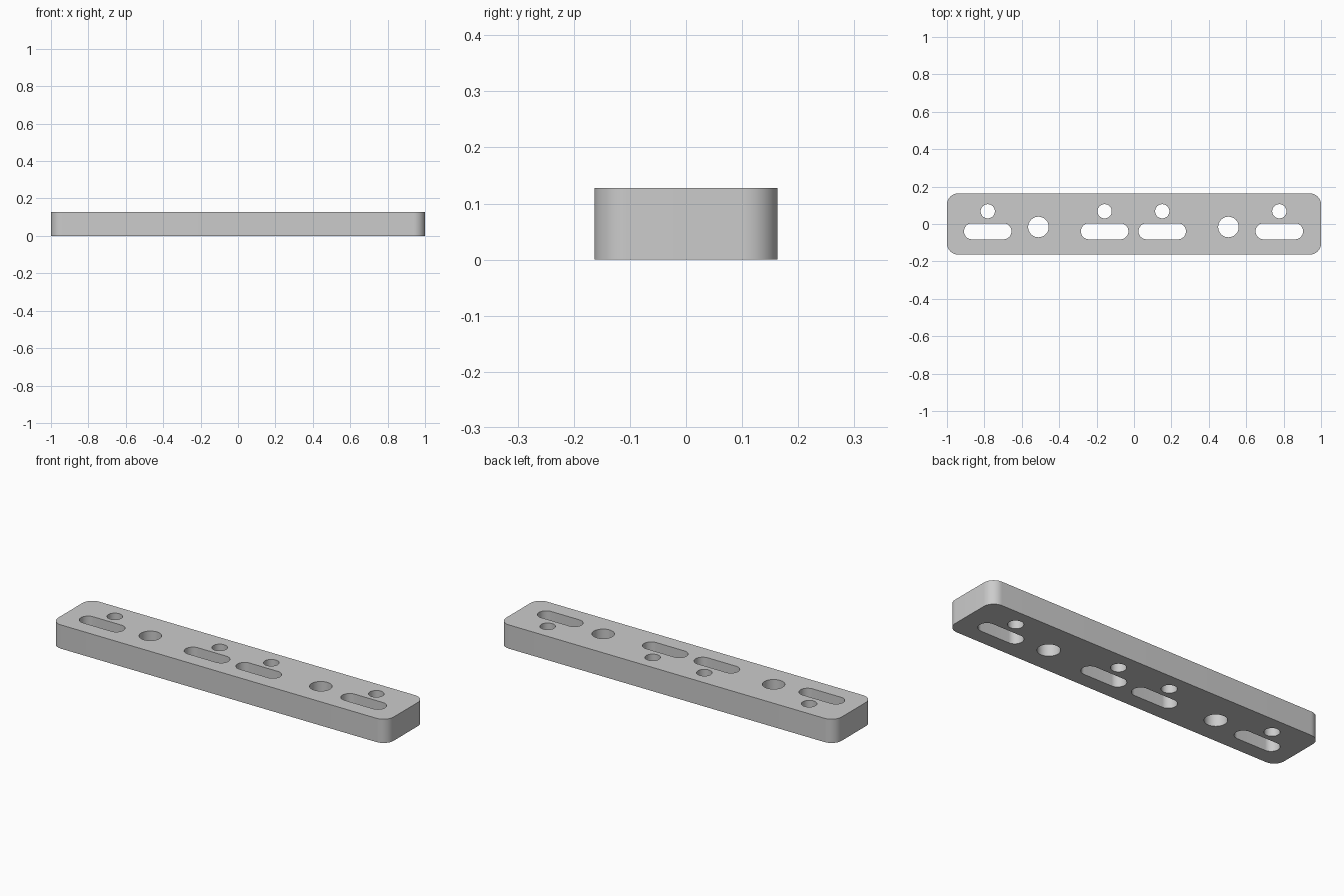
import bpy, bmesh
from math import cos, sin, pi, radians

default_cube = bpy.data.objects.get("Cube")
if default_cube:
    bpy.data.objects.remove(default_cube, do_unlink=True)

LENGTH, DEPTH, HEIGHT = 2.0, 0.327, 0.128
CORNER = 0.06


def rounded_outline(cx, cy, half_x, half_y, radius, steps=16):
    """Points around a rounded rectangle, slot or circle."""
    points = []
    corners = ((1, 1), (-1, 1), (-1, -1), (1, -1))
    for quarter, (sx, sy) in enumerate(corners):
        for i in range(steps + 1):
            a = (quarter + i / steps) * pi / 2
            p = (cx + sx * (half_x - radius) + radius * cos(a),
                 cy + sy * (half_y - radius) + radius * sin(a))
            if not points or abs(p[0] - points[-1][0]) + abs(p[1] - points[-1][1]) > 1e-5:
                points.append(p)
    if abs(points[0][0] - points[-1][0]) + abs(points[0][1] - points[-1][1]) < 1e-5:
        points.pop()
    return points


def add_prism(bm, outline, z0, z1):
    base = bm.faces.new([bm.verts.new((x, y, z0)) for x, y in outline])
    base.normal_update()
    side = bmesh.ops.extrude_face_region(bm, geom=[base])["geom"]
    moved = [v for v in side if isinstance(v, bmesh.types.BMVert)]
    bmesh.ops.translate(bm, verts=moved, vec=(0, 0, z1 - z0))


def make_object(name, bm):
    # The extruded base stays as the bottom cap
    bmesh.ops.recalc_face_normals(bm, faces=bm.faces[:])
    mesh = bpy.data.meshes.new(name)
    bm.to_mesh(mesh)
    bm.free()
    obj = bpy.data.objects.new(name, mesh)
    bpy.context.collection.objects.link(obj)
    return obj


# Bar with rounded vertical corners
bm = bmesh.new()
add_prism(bm, rounded_outline(0, 0, LENGTH / 2, DEPTH / 2, CORNER), 0, HEIGHT)
bar = make_object("mounting_bar", bm)

# Cutter: each slot is paired with a small hole, plus two large holes
bm = bmesh.new()
openings = []
for x in (-0.782, -0.157, 0.151, 0.777):
    openings.append((x, -0.039, 0.127, 0.043, 0.043))
    openings.append((x, 0.068, 0.038, 0.038, 0.038))
for x in (-0.511, 0.505):
    openings.append((x, -0.016, 0.055, 0.055, 0.055))
for opening in openings:
    add_prism(bm, rounded_outline(*opening), -0.1, HEIGHT + 0.1)
cutter = make_object("hole_cutter", bm)
cutter.hide_render = True

# Cut the holes through the bar
boolean = bar.modifiers.new("holes", 'BOOLEAN')
boolean.operation = 'DIFFERENCE'
boolean.solver = 'EXACT'
boolean.object = cutter
bpy.ops.object.select_all(action='DESELECT')
bpy.context.view_layer.objects.active = bar
bar.select_set(True)
bpy.ops.object.modifier_apply(modifier=boolean.name)
bpy.data.objects.remove(cutter, do_unlink=True)
bpy.ops.object.shade_smooth_by_angle(angle=radians(30))

# Plain grey material
grey = bpy.data.materials.new("light_grey")
grey.use_nodes = True
colour = (0.6, 0.6, 0.6, 1)
grey.diffuse_color = colour
grey.node_tree.nodes["Principled BSDF"].inputs["Base Color"].default_value = colour
bar.data.materials.clear()
bar.data.materials.append(grey)
